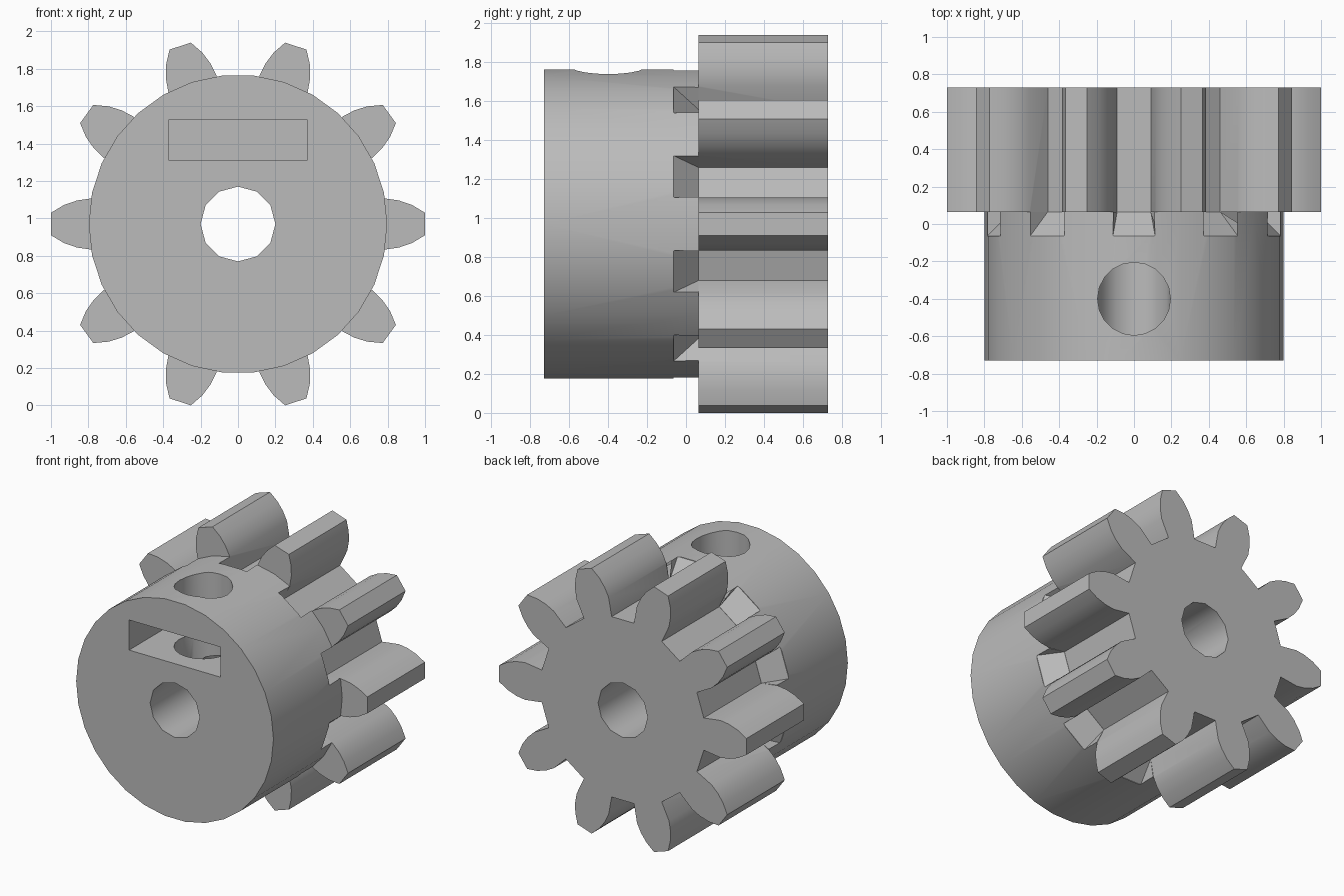
import bpy, bmesh, math
from mathutils import Matrix, Vector

if "Cube" in bpy.data.objects:
    bpy.data.objects.remove(bpy.data.objects["Cube"])

CENTRE = Vector((0, 0, 0.97))
FRONT, NOTCH, MID, BACK = -0.73, -0.065, 0.065, 0.73
TEETH = 10
PITCH = 2 * math.pi / TEETH

grey = bpy.data.materials.new("light grey plastic")
grey.use_nodes = True
grey.diffuse_color = (0.5, 0.5, 0.5, 1)
grey.node_tree.nodes["Principled BSDF"].inputs["Base Color"].default_value = (0.5, 0.5, 0.5, 1)


def loft(name, start, end, y0, y1):
    """Solid between two matching x-z outlines placed at y0 and y1."""
    bm = bmesh.new()
    a = [bm.verts.new((x, y0, z + CENTRE.z)) for x, z in start]
    b = [bm.verts.new((x, y1, z + CENTRE.z)) for x, z in end]
    bm.faces.new(a)
    bm.faces.new(b[::-1])
    for i in range(len(a)):
        j = (i + 1) % len(a)
        bm.faces.new((a[i], b[i], b[j], a[j]))
    bmesh.ops.recalc_face_normals(bm, faces=bm.faces)
    mesh = bpy.data.meshes.new(name)
    bm.to_mesh(mesh)
    bm.free()
    mesh.materials.append(grey)
    obj = bpy.data.objects.new(name, mesh)
    bpy.context.collection.objects.link(obj)
    return obj


def circle(radius, sides):
    return [(radius * math.cos(2 * math.pi * i / sides), radius * math.sin(2 * math.pi * i / sides))
            for i in range(sides)]


def turned(points, angle):
    c, s = math.cos(angle), math.sin(angle)
    return [(r * c - w * s, r * s + w * c) for r, w in points]


def combine(target, tool, operation):
    """Apply a boolean and discard the tool."""
    mod = target.modifiers.new("cut", 'BOOLEAN')
    mod.operation, mod.solver, mod.object = operation, 'EXACT', tool
    bpy.context.view_layer.objects.active = target
    bpy.ops.object.modifier_apply(modifier=mod.name)
    bpy.data.objects.remove(tool)


# Hub with a sloped notch in line with every tooth gap
pinion = loft("pinion_gear", circle(0.798, 30), circle(0.798, 30), FRONT, MID)
for i in range(TEETH):
    angle = (i + 0.5) * PITCH
    shallow = [(0.79, -0.113), (0.79, 0.113), (0.95, 0.135), (0.95, -0.135)]
    deep = [(0.66, -0.09), (0.66, 0.09), (0.95, 0.135), (0.95, -0.135)]
    notch = loft("notch_cutter", turned(shallow, angle), turned(deep, angle), NOTCH, MID + 0.0005)
    combine(pinion, notch, 'DIFFERENCE')

# Toothed section
flank = [(0.655, 0.118), (0.79, 0.136), (0.86, 0.126), (0.93, 0.102), (1.0, 0.06)]
tooth = [(r, -w) for r, w in flank] + flank[::-1]
outline = [p for i in range(TEETH) for p in turned(tooth, i * PITCH)]
combine(pinion, loft("teeth", outline, outline, MID, BACK), 'UNION')

# Shaft bore
bore = circle(0.2, 12)
combine(pinion, loft("bore_cutter", bore, bore, FRONT - 0.1, BACK + 0.1), 'DIFFERENCE')

# Nut trap: slot from the front ending in a hexagonal point
pocket = loft("nut_cutter", [(-0.37, 0.34), (0.37, 0.34), (0.37, 0.56), (-0.37, 0.56)],
              [(-0.37, 0.34), (0.37, 0.34), (0.37, 0.56), (-0.37, 0.56)], FRONT - 0.1, -0.19)
combine(pinion, pocket, 'DIFFERENCE')
wedge = loft("nut_point_cutter", [(-0.37, 0.34), (0.37, 0.34), (0.37, 0.56), (-0.37, 0.56)],
             [(-0.005, 0.34), (0.005, 0.34), (0.005, 0.56), (-0.005, 0.56)], -0.19, 0.025)
combine(pinion, wedge, 'DIFFERENCE')

# Vertical set screw hole from the top down to the bore
screw = loft("screw_cutter", circle(0.195, 20), circle(0.195, 20), 0, 1)
screw.data.transform(Matrix.Translation((0, -0.4, CENTRE.z)) @ Matrix.Rotation(math.pi / 2, 4, 'X')
                     @ Matrix.Translation(-CENTRE))
combine(pinion, screw, 'DIFFERENCE')

# Shading
bpy.ops.object.select_all(action='DESELECT')
pinion.select_set(True)
bpy.context.view_layer.objects.active = pinion
bpy.ops.object.shade_smooth_by_angle(angle=math.radians(35))
